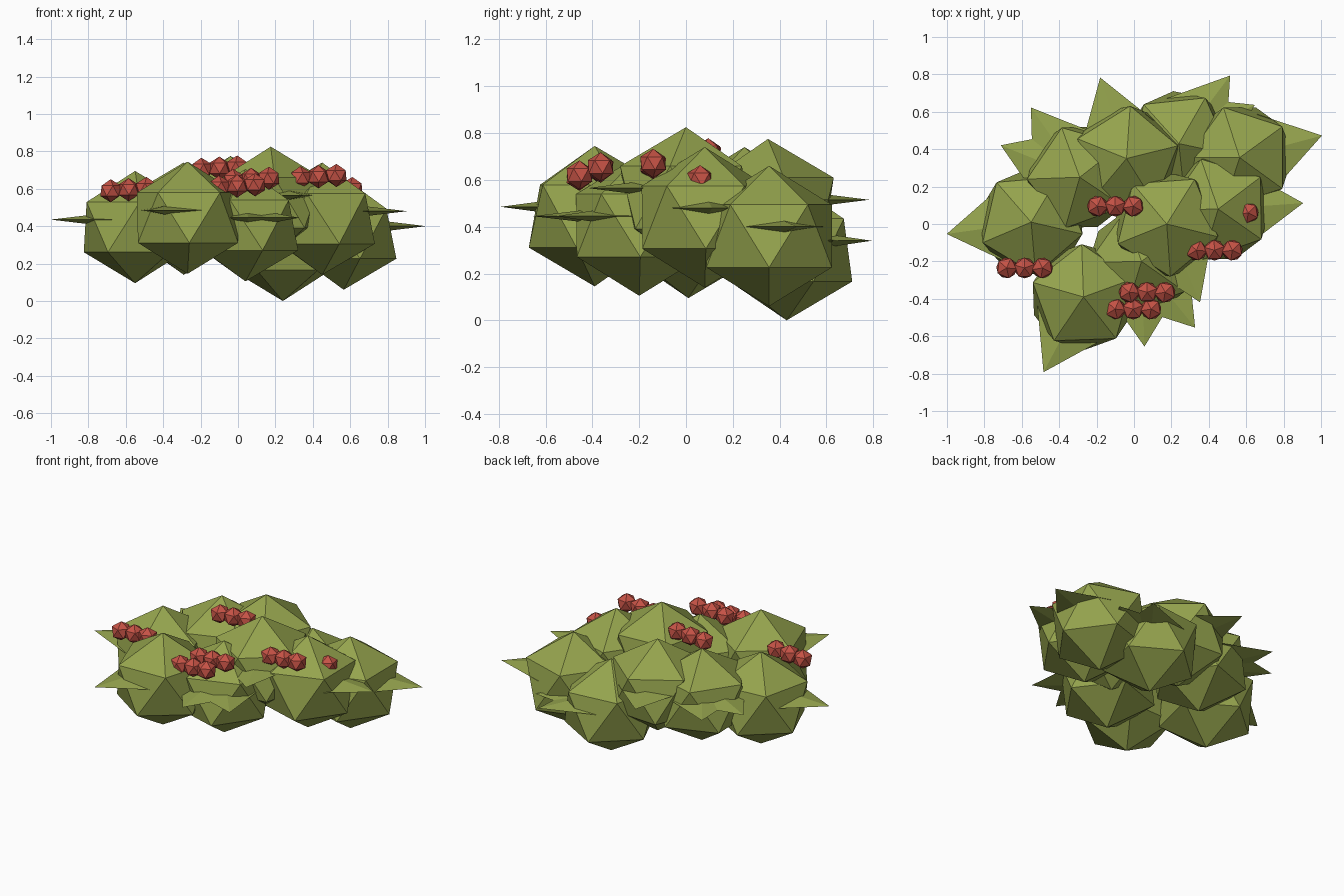
import bpy, bmesh
from math import radians
from mathutils import Matrix, Vector

cube = bpy.data.objects.get("Cube")
if cube:
    bpy.data.objects.remove(cube, do_unlink=True)


def make_material(name, color):
    mat = bpy.data.materials.new(name)
    mat.use_nodes = True
    mat.diffuse_color = color
    bsdf = mat.node_tree.nodes["Principled BSDF"]
    bsdf.inputs["Base Color"].default_value = color
    bsdf.inputs["Roughness"].default_value = 0.9
    return mat


def finish(name, bm, mat):
    mesh = bpy.data.meshes.new(name)
    bm.to_mesh(mesh)
    bm.free()
    mesh.materials.append(mat)
    obj = bpy.data.objects.new(name, mesh)
    bpy.context.collection.objects.link(obj)
    return obj


green = make_material("olive green", (0.30, 0.37, 0.075, 1))
red = make_material("berry red", (0.56, 0.085, 0.06, 1))


def clump(name, center, turn):
    """Twenty-sided ball of foliage, slightly wider than tall."""
    bm = bmesh.new()
    place = (Matrix.Translation(center) @ Matrix.Rotation(radians(turn), 4, 'Z')
             @ Matrix.Diagonal((1.05, 1.05, 1, 1)))
    bmesh.ops.create_icosphere(bm, subdivisions=1, radius=0.3, matrix=place)
    finish(name, bm, green)


def leaf(name, center, heading):
    """Flattened four-sided spike pointing outwards."""
    bm = bmesh.new()
    place = (Matrix.Translation(Vector(center) + Vector((0, 0, 0.04)))
             @ Matrix.Rotation(radians(heading), 4, 'Z')
             @ Matrix.Translation((0.303, 0, 0))
             @ Matrix.Rotation(radians(90), 4, 'Y')
             @ Matrix.Diagonal((0.18, 1, 1, 1)))
    bmesh.ops.create_cone(bm, cap_ends=True, segments=4, radius1=0.2,
                          radius2=0, depth=0.305, matrix=place)
    finish(name, bm, green)


# Foliage: name, centre, turn, headings of its leaves
clumps = [
    ("front_right", (-0.27, -0.39, 0.445), -124, (-118,)),
    ("right", (-0.55, 0.01, 0.395), 131, (188,)),
    ("middle", (0.175, 0.0, 0.525), -86, (-67,)),
    ("back", (0.24, 0.43, 0.30), 60, (53, 27)),
    ("back_left", (0.565, 0.355, 0.36), 36, (15,)),
    ("left", (0.45, 0.08, 0.44), 37, (4,)),
    ("back_middle", (-0.04, 0.35, 0.475), 86, (108,)),
    ("back_right", (-0.29, 0.25, 0.44), 110, (125, 158)),
    ("front_middle", (0.04, -0.2, 0.405), -35, (-88, -51)),
]
for name, center, turn, headings in clumps:
    clump(name + "_foliage", center, turn)
    for i, heading in enumerate(headings):
        leaf(f"{name}_leaf_{i + 1}", center, heading)

# Berries: rows of three, each placed by its middle berry
rows = [(-0.1, 0.095, 0.71), (-0.585, -0.235, 0.595), (0.43, -0.14, 0.665),
        (0.07, -0.365, 0.65), (-0.005, -0.455, 0.615), (0.515, 0.06, 0.595)]
for n, row in enumerate(rows):
    bm = bmesh.new()
    for k in (-1, 0, 1):
        spot = Vector(row) + Vector((k * 0.096, 0, 0.006 * k))
        place = Matrix.Translation(spot) @ Matrix.Rotation(radians(25 * k + 20), 4, 'Z')
        bmesh.ops.create_icosphere(bm, subdivisions=1, radius=0.062, matrix=place)
    finish(f"berry_row_{n + 1}", bm, red)
